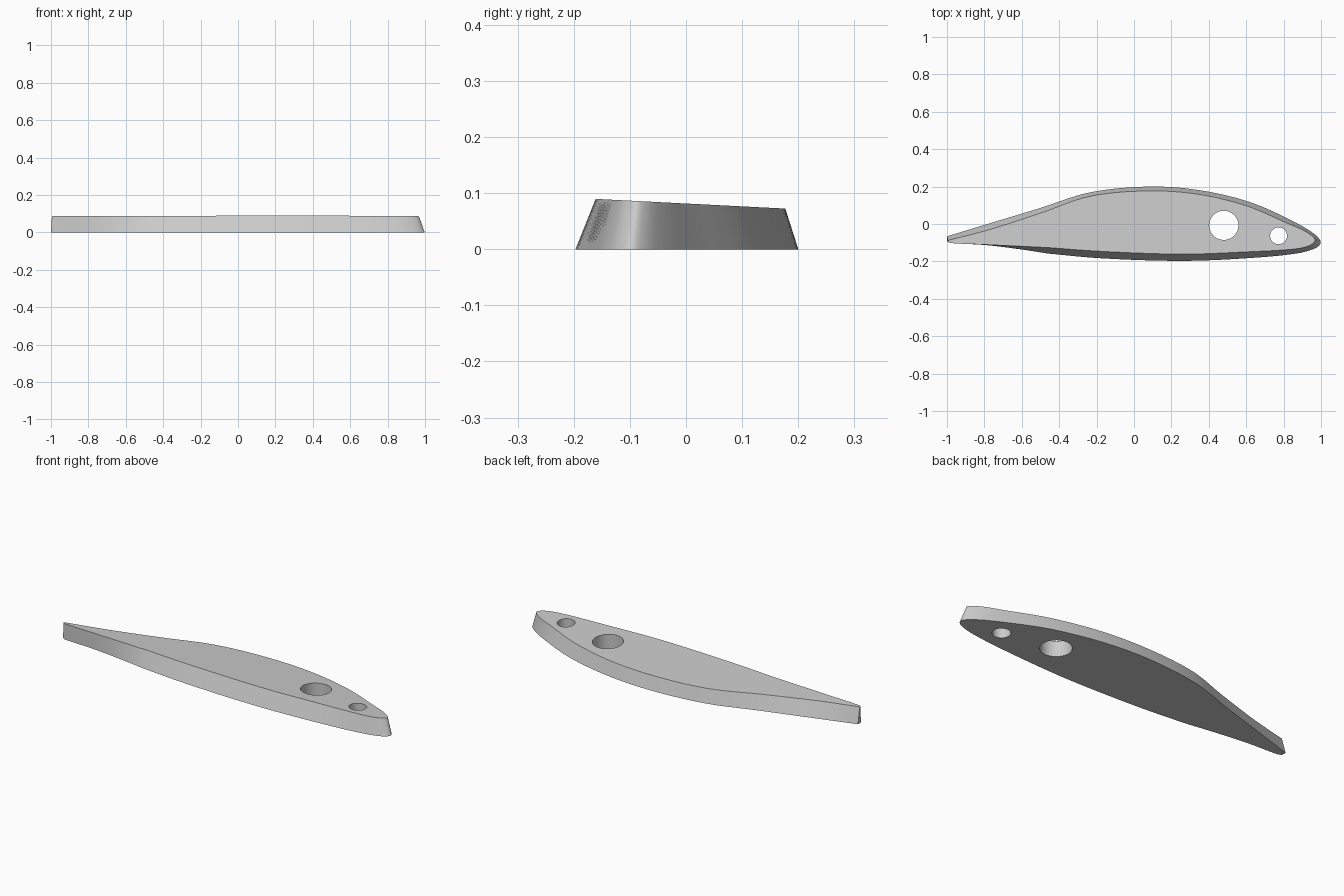
import bpy, bmesh, math
from mathutils import Vector

if "Cube" in bpy.data.objects:
    bpy.data.objects.remove(bpy.data.objects["Cube"])

# Outline points: (bottom x, bottom y, top x, top y), tail to nose to tail
UPPER = [(-1, -.066, -.995, -.088), (-.77, .004, -.77, -.029), (-.5, .086, -.5, .058),
         (-.24, .168, -.24, .147), (.08, .2, .08, .177), (.35, .181, .35, .158),
         (.62, .117, .61, .094), (.83, .025, .81, .008), (.94, -.036, .91, -.036),
         (.985, -.073, .957, -.068), (.998, -.098, .968, -.088), (.982, -.122, .952, -.107),
         (.92, -.147, .9, -.127), (.83, -.163, .81, -.138), (.62, -.182, .6, -.149),
         (.27, -.197, .27, -.161), (-.18, -.183, -.18, -.146), (-.46, -.158, -.46, -.126)]
LOWER = [(-.46, -.158, -.46, -.126), (-.61, -.135, -.61, -.119), (-.8, -.112, -.8, -.110),
         (-.95, -.104, -.95, -.104), (-.985, -.1, -.985, -.1), (-1, -.092, -.995, -.094)]


def spline(points, steps=7):
    """Smooth curve through the points, ends included."""
    p = [Vector(q) for q in points]
    p = [2 * p[0] - p[1]] + p + [2 * p[-1] - p[-2]]
    out = []
    for i in range(1, len(p) - 2):
        a, b, c, d = p[i - 1:i + 3]
        # centripetal spacing keeps the tight nose free of overshoot
        t1 = (b - a).length ** .5
        t2 = t1 + (c - b).length ** .5
        t3 = t2 + (d - c).length ** .5
        for k in range(steps):
            t = t1 + (t2 - t1) * k / steps
            a1 = a * ((t1 - t) / t1) + b * (t / t1)
            a2 = b * ((t2 - t) / (t2 - t1)) + c * ((t - t1) / (t2 - t1))
            a3 = c * ((t3 - t) / (t3 - t2)) + d * ((t - t2) / (t3 - t2))
            b1 = a1 * ((t2 - t) / t2) + a2 * (t / t2)
            b2 = a2 * ((t3 - t) / (t3 - t1)) + a3 * ((t - t1) / (t3 - t1))
            out.append(b1 * ((t2 - t) / (t2 - t1)) + b2 * ((t - t1) / (t2 - t1)))
    out.append(p[-2])
    return out


# Tapered wing section with a gently tilted top
outline = spline(UPPER)[:-1] + spline(LOWER)
bm = bmesh.new()
low = [bm.verts.new((q[0], q[1], 0)) for q in outline]
high = [bm.verts.new((q[2], q[3], .0815 - .051 * q[3])) for q in outline]
n = len(outline)
for i in range(n):
    j = (i + 1) % n
    bm.faces.new((low[i], low[j], high[j], high[i]))
bm.faces.new(low)
bm.faces.new(high)
bmesh.ops.recalc_face_normals(bm, faces=bm.faces)
mesh = bpy.data.meshes.new("wing_section")
bm.to_mesh(mesh)
bm.free()
wing = bpy.data.objects.new("wing_section", mesh)
bpy.context.collection.objects.link(wing)

grey = bpy.data.materials.new("light grey")
grey.diffuse_color = (.6, .6, .6, 1)
grey.use_nodes = True
grey.node_tree.nodes["Principled BSDF"].inputs["Base Color"].default_value = grey.diffuse_color
mesh.materials.append(grey)

# Round through holes
for name, x, y, r in (("large_hole", .48, -.007, .078), ("small_hole", .773, -.063, .045)):
    bpy.ops.mesh.primitive_cylinder_add(vertices=48, radius=r, depth=.4, location=(x, y, .05))
    cutter = bpy.context.object
    cutter.name = name
    cutter.hide_render = True
    cutter.data.materials.append(grey)
    mod = wing.modifiers.new(name, "BOOLEAN")
    mod.operation = "DIFFERENCE"
    mod.solver = "EXACT"
    mod.object = cutter
    bpy.ops.object.select_all(action="DESELECT")
    wing.select_set(True)
    bpy.context.view_layer.objects.active = wing
    bpy.ops.object.modifier_apply(modifier=name)
    bpy.data.objects.remove(cutter)

bpy.ops.object.shade_smooth_by_angle(angle=math.radians(30))
